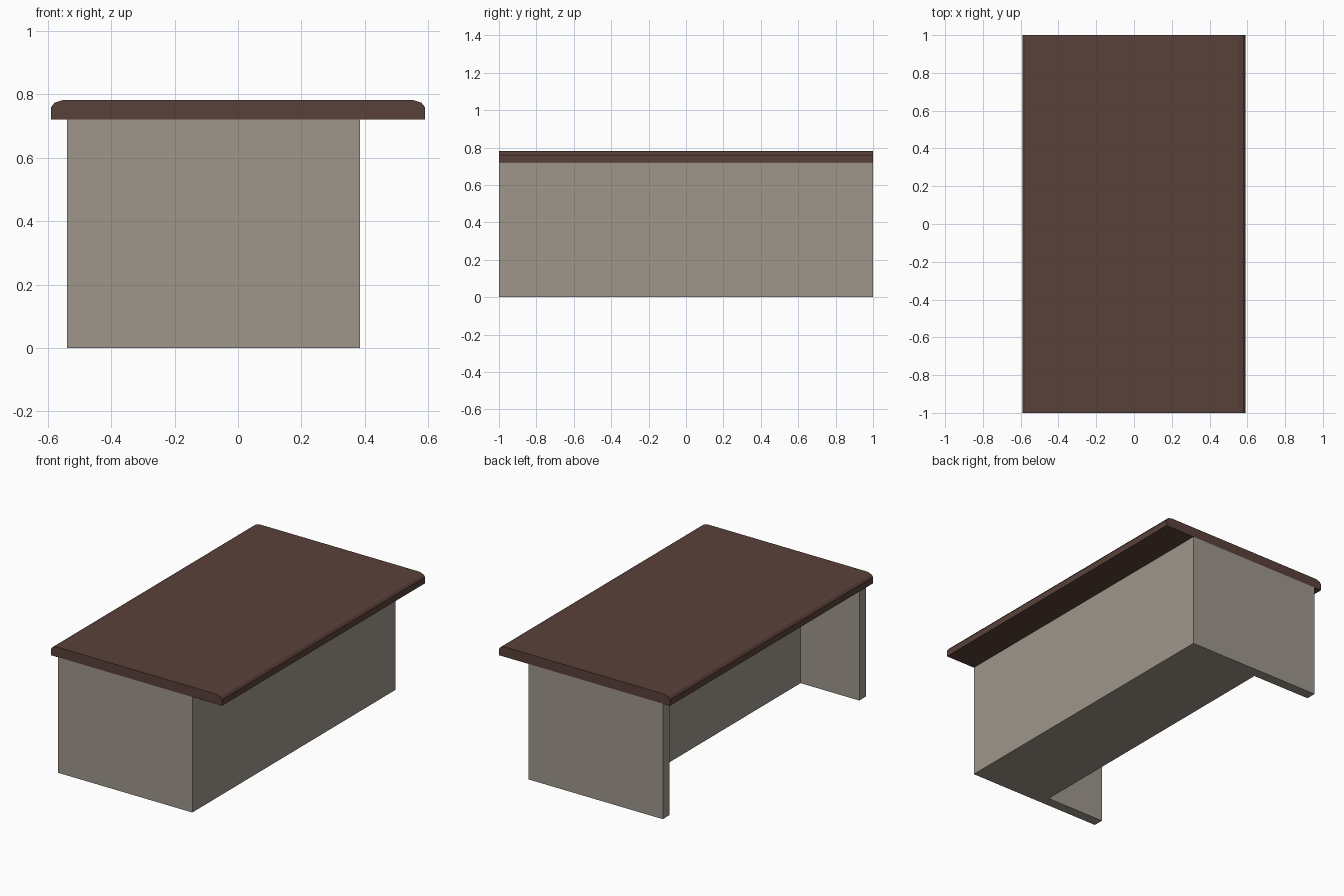
import bpy
import bmesh

if "Cube" in bpy.data.objects:
    bpy.data.objects.remove(bpy.data.objects["Cube"])


def material(name, rgb):
    m = bpy.data.materials.new(name)
    m.diffuse_color = (*rgb, 1)
    m.use_nodes = True
    m.node_tree.nodes["Principled BSDF"].inputs["Base Color"].default_value = m.diffuse_color
    return m


def prism(name, profile, axis, start, length, mat):
    """Extrude a closed 2D profile along y (x,z profile) or z (x,y profile)."""
    bm = bmesh.new()
    place = (lambda a, b: (a, start, b)) if axis == 'y' else (lambda a, b: (a, b, start))
    face = bm.faces.new([bm.verts.new(place(a, b)) for a, b in profile])
    moved = bmesh.ops.extrude_face_region(bm, geom=[face])['geom']
    offset = (0, length, 0) if axis == 'y' else (0, 0, length)
    bmesh.ops.translate(bm, vec=offset,
                        verts=[v for v in moved if isinstance(v, bmesh.types.BMVert)])
    bmesh.ops.recalc_face_normals(bm, faces=bm.faces)
    mesh = bpy.data.meshes.new(name)
    bm.to_mesh(mesh)
    bm.free()
    mesh.materials.append(mat)
    obj = bpy.data.objects.new(name, mesh)
    bpy.context.collection.objects.link(obj)
    return obj


dark_wood = material("dark brown wood", (0.102, 0.053, 0.042))
panel_grey = material("warm grey panel", (0.342, 0.305, 0.258))

# Desk base: deep solid front with two side panels around the knee space
front, inner, back = 0.385, -0.135, -0.54
side = 1 - 0.064
prism("desk_base",
      [(front, -1), (front, 1), (back, 1), (back, side),
       (inner, side), (inner, -side), (back, -side), (back, -1)],
      'z', 0, 0.72, panel_grey)

# Desk top: slab with eased upper long edges
edge = [(0.59, 0.72), (0.59, 0.759), (0.578, 0.774), (0.552, 0.782)]
prism("desk_top", edge + [(-x, z) for x, z in reversed(edge)],
      'y', -1, 2, dark_wood)
